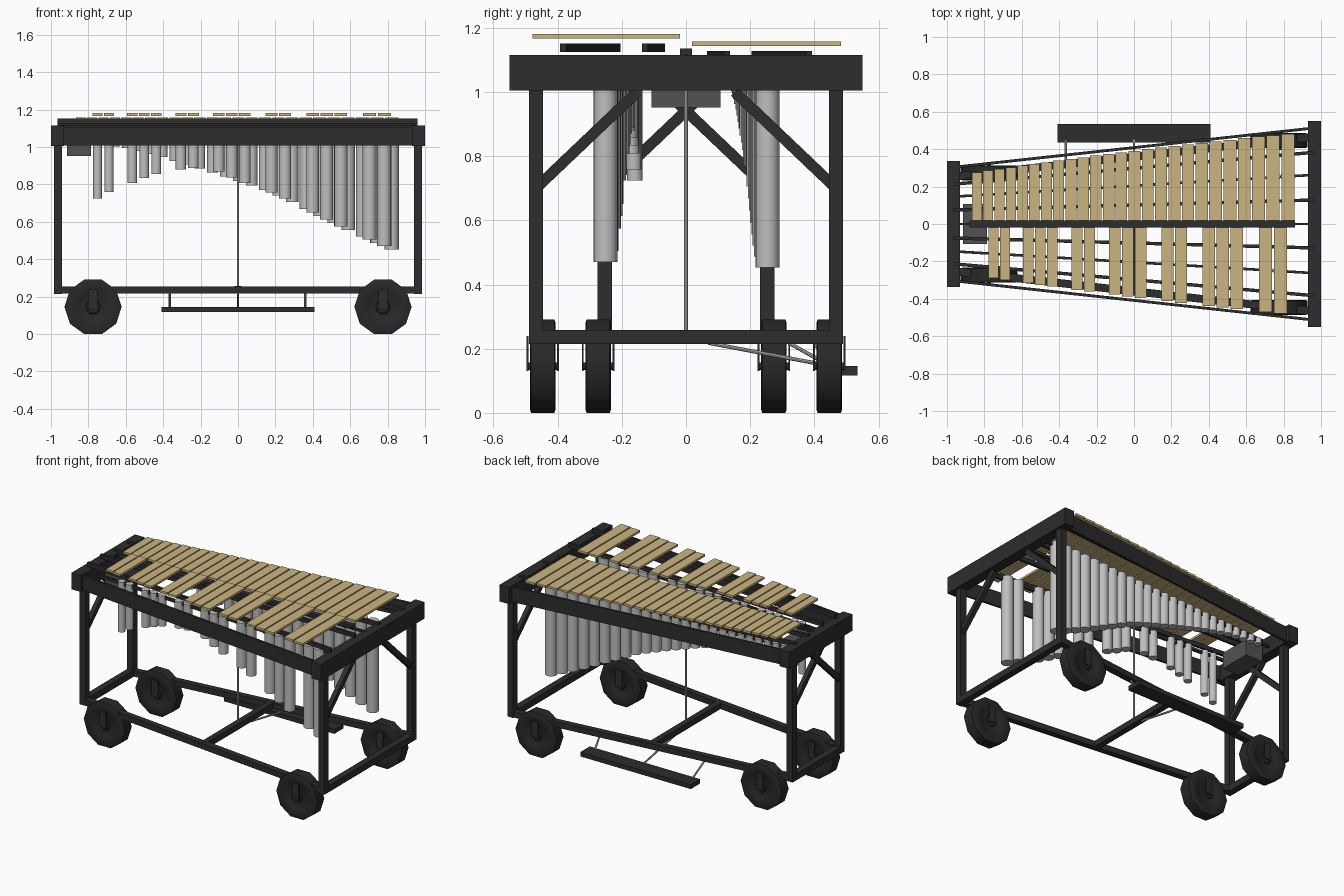
import bpy, bmesh, math
from mathutils import Vector, Matrix

if "Cube" in bpy.data.objects:
    bpy.data.objects.remove(bpy.data.objects["Cube"])


def material(name, rgb):
    m = bpy.data.materials.new(name)
    m.diffuse_color = (*rgb, 1)
    m.use_nodes = True
    m.node_tree.nodes["Principled BSDF"].inputs["Base Color"].default_value = m.diffuse_color
    return m


BLACK = material("black_frame", (0.026, 0.026, 0.026))
RUBBER = material("black_rubber", (0.021, 0.021, 0.021))
GREY = material("motor_grey", (0.085, 0.085, 0.09))
METAL = material("light_metal", (0.52, 0.52, 0.53))
GOLD = material("gold_bar", (0.59, 0.46, 0.22))


def finish(name, bm, mat, smooth=False):
    bmesh.ops.recalc_face_normals(bm, faces=bm.faces)
    me = bpy.data.meshes.new(name)
    bm.to_mesh(me)
    bm.free()
    me.materials.append(mat)
    ob = bpy.data.objects.new(name, me)
    bpy.context.collection.objects.link(ob)
    if smooth:
        bpy.ops.object.select_all(action='DESELECT')
        bpy.context.view_layer.objects.active = ob
        ob.select_set(True)
        bpy.ops.object.shade_smooth_by_angle(angle=math.radians(40))
    return ob


def box(name, x, y, z, mat=BLACK):
    bm = bmesh.new()
    size = [b - a for a, b in (x, y, z)]
    mid = [(a + b) / 2 for a, b in (x, y, z)]
    bmesh.ops.create_cube(bm, size=1, matrix=Matrix.Translation(mid) @ Matrix.Diagonal((*size, 1)))
    return finish(name, bm, mat)


def beam(name, p, q, width, height, mat=BLACK):
    """Rectangular bar from p to q; height is measured towards the sky."""
    p, q = Vector(p), Vector(q)
    d = (q - p).normalized()
    side = Vector((0, 0, 1)).cross(d).normalized()
    up = d.cross(side)
    rot = Matrix((d, side, up)).transposed().to_4x4()
    bm = bmesh.new()
    bmesh.ops.create_cube(bm, size=1, matrix=Matrix.Translation((p + q) / 2) @ rot
                          @ Matrix.Diagonal(((q - p).length, width, height, 1)))
    return finish(name, bm, mat)


def rod(name, p, q, r, sides=16, mat=METAL):
    p, q = Vector(p), Vector(q)
    rot = (q - p).to_track_quat('Z', 'Y').to_matrix().to_4x4()
    bm = bmesh.new()
    bmesh.ops.create_cone(bm, cap_ends=True, segments=sides, radius1=r, radius2=r,
                          depth=(q - p).length, matrix=Matrix.Translation((p + q) / 2) @ rot)
    return finish(name, bm, mat, True)


def wheel(name, x, y, z, profile, sides=10):
    """Lathe of (radius, offset) around the y axis."""
    bm = bmesh.new()
    rings = []
    for r, o in profile:
        rings.append([bm.verts.new((x + r * math.cos(2 * math.pi * i / sides), y + o,
                                    z + r * math.sin(2 * math.pi * i / sides))) for i in range(sides)])
    for a, b in zip(rings, rings[1:]):
        for i in range(sides):
            j = (i + 1) % sides
            bm.faces.new((a[i], a[j], b[j], b[i]))
    bm.faces.new(rings[0])
    bm.faces.new(rings[-1])
    return finish(name, bm, RUBBER, True)


def interp(points, x):
    for (x0, z0), (x1, z1) in zip(points, points[1:]):
        if x <= x1:
            return z0 + (z1 - z0) * (x - x0) / (x1 - x0)
    return points[-1][1]


def slant(x, left, right):
    return left + (right - left) * (x + 0.96) / 1.92


# End boards, legs, floor rails and braces
box("right_end_board", (0.93, 1.0), (-0.55, 0.55), (1.005, 1.115))
box("left_end_board", (-1.0, -0.93), (-0.337, 0.337), (1.005, 1.115))
for end, x, y in (("left", -0.962, 0.253), ("right", 0.962, 0.467)):
    box(end + "_floor_rail", (x - 0.022, x + 0.022), (-y - 0.022, y + 0.022), (0.215, 0.258))
    for s in (-1, 1):
        box(end + "_leg", (x - 0.022, x + 0.022), (s * y - 0.022, s * y + 0.022), (0.217, 1.01))
        beam(end + "_brace", (x, s * (y - 0.315), 1.0), (x, s * (y - 0.01), 0.71), 0.03, 0.034)
box("centre_floor_rail", (-0.02, 0.02), (-0.36, 0.36), (0.217, 0.256))

# Wheel profile: flat tread, shallow dished sides, hub
half = [(0.153, 0.036), (0.142, 0.040), (0.09, 0.040), (0.08, 0.033), (0.04, 0.033), (0.035, 0.038)]
profile = [(r, -o) for r, o in reversed(half)] + half

for s, side in ((-1, "front"), (1, "back")):
    # Long rails
    beam(side + "_floor_rail", (-0.962, s * 0.253, 0.236), (0.962, s * 0.467, 0.236), 0.042, 0.038)
    beam(side + "_top_rail", (-0.95, s * 0.305, 1.057), (0.95, s * 0.512, 1.057), 0.015, 0.1)
    # Wheels with fork plates
    for x in (-0.775, 0.775):
        y = s * slant(x, 0.253, 0.467)
        wheel(side + "_wheel", x, y, 0.1455, profile)
        for o in (-0.048, 0.048):
            box(side + "_fork_plate", (x - 0.024, x + 0.024), (y + o - 0.003, y + o + 0.003), (0.13, 0.24))
        rod(side + "_axle", (x, y - 0.048, 0.1455), (x, y + 0.048, 0.1455), 0.012, 10, BLACK)
    # Bar supports and tube rail
    z = 1.138 if s < 0 else 1.114
    beam(side + "_inner_bar_support", (-0.965, s * 0.075, z), (0.96, s * 0.128, z), 0.018, 0.027)
    beam(side + "_outer_bar_support", (-0.965, s * 0.213, z), (0.96, s * 0.383, z), 0.018, 0.027)
    beam(side + "_tube_rail", (-0.95, s * 0.147, 1.045), (0.95, s * 0.262, 1.045), 0.014, 0.02)

# Damper bar with its rod, and the motor
box("damper_bar", (-0.88, 0.86), (-0.018, 0.018), (1.115, 1.135))
beam("damper_bar_arm", (-0.95, 0, 1.11), (0.95, 0, 1.11), 0.012, 0.016)
rod("damper_rod", (0, 0, 0.25), (0, 0, 1.12), 0.006, 8)
box("motor_box", (-0.915, -0.787), (-0.108, 0.108), (0.952, 1.06), GREY)

# Foot pedal on three rods
box("pedal", (-0.41, 0.41), (0.435, 0.535), (0.117, 0.146))
for x, y in ((-0.365, 0.32), (0, 0.07), (0.36, 0.40)):
    rod("pedal_rod", (x, y, 0.218), (x, 0.45, 0.146), 0.006, 8)

# Layout of the long row: pitch widens towards the low end
COUNT = 25
edges = [-0.867]
for i in range(COUNT):
    edges.append(edges[-1] + 0.0592 + (0.0785 - 0.0592) * i / (COUNT - 1))
scale = (0.865 + 0.867) / (edges[-1] - edges[0])
edges = [-0.867 + (e + 0.867) * scale for e in edges]


def bar_end(x):
    t = x / 0.85
    return 0.38 + 0.105 * t + 0.011 * (1 - t * t)


# Height of the tube bottoms along x
low_curve = [(-0.9, 1.03), (-0.6, 0.995), (-0.4, 0.945), (-0.2, 0.885), (0, 0.82),
             (0.2, 0.75), (0.4, 0.65), (0.6, 0.55), (0.83, 0.45)]
short_curve = [(-0.9, 0.68), (-0.765, 0.715), (-0.7, 0.755), (-0.575, 0.805), (-0.445, 0.855),
               (-0.31, 0.88), (-0.22, 0.89), (-0.1, 0.87)] + low_curve[4:]


def bar_and_tube(name, x, width, s, z, curve):
    ys = sorted((s * 0.019, s * bar_end(x)))
    box(name + "_bar", (x - width / 2, x + width / 2), ys, (z, z + 0.014), GOLD)
    r = 0.0305 + 0.0075 * x / 0.83
    y = s * slant(x, 0.147, 0.262)
    rod(name + "_tube", (x, y, interp(curve, x)), (x, y, 1.06), r)


for i in range(COUNT):
    width = (edges[i + 1] - edges[i]) * 0.89
    bar_and_tube("back_row", (edges[i] + edges[i + 1]) / 2 - 0.003, width, 1, 1.143, low_curve)
    # Front row sits over the gaps in groups of two and three
    if i < COUNT - 1 and i % 7 in (1, 2, 4, 5, 6):
        bar_and_tube("front_row", edges[i + 1] - 0.004, width, -1, 1.167, short_curve)
